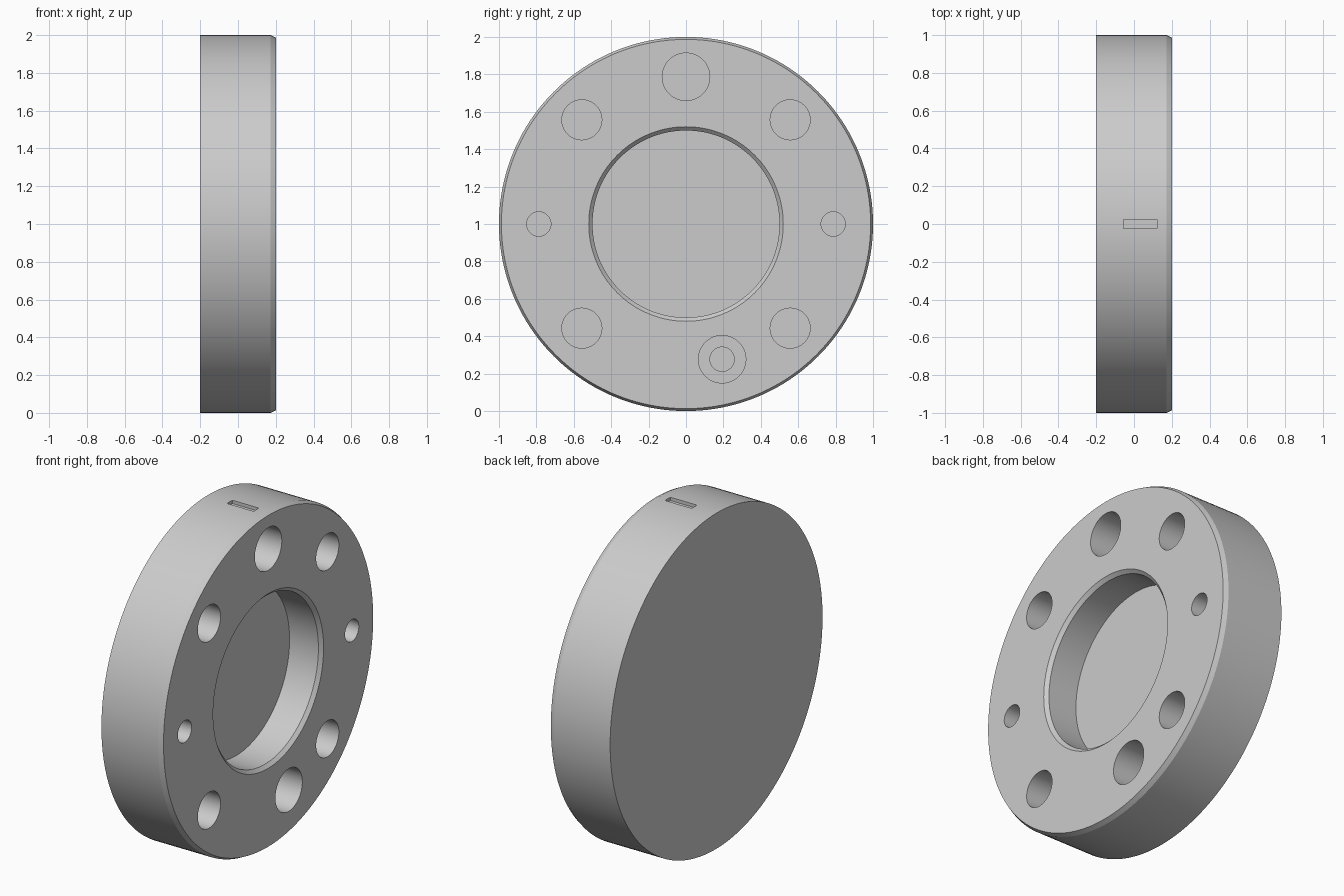
import bpy, bmesh, math
from mathutils import Matrix, Vector

old = bpy.data.objects.get("Cube")
if old:
    bpy.data.objects.remove(old, do_unlink=True)

FACE = 0.2      # x of the drilled face
MID = 1.0       # height of the disc axis

steel = bpy.data.materials.new("plain grey metal")
steel.use_nodes = True
grey = (0.6, 0.6, 0.6, 1)
steel.diffuse_color = grey
steel.node_tree.nodes["Principled BSDF"].inputs["Base Color"].default_value = grey


def add_object(name, bm):
    bmesh.ops.recalc_face_normals(bm, faces=bm.faces)
    mesh = bpy.data.meshes.new(name)
    bm.to_mesh(mesh)
    bm.free()
    mesh.materials.append(steel)
    obj = bpy.data.objects.new(name, mesh)
    bpy.context.collection.objects.link(obj)
    return obj


def turned(name, profile, segments, y=0.0, z=MID):
    """Solid of revolution about an axis along x, from (x, radius) rings."""
    bm = bmesh.new()
    rings = []
    for x, r in profile:
        rings.append([bm.verts.new((x, y + r * math.sin(a), z + r * math.cos(a)))
                      for a in (math.tau * i / segments for i in range(segments))])
    for low, high in zip(rings, rings[1:]):
        for i in range(segments):
            j = (i + 1) % segments
            bm.faces.new((low[i], low[j], high[j], high[i]))
    bm.faces.new(rings[0])
    bm.faces.new(rings[-1])
    return add_object(name, bm)


# Disc with a bevelled rim on the drilled face
disc = turned("flange_disc", [(-0.2, 1), (0.173, 1), (FACE, 0.987)], 160)

# Central recess with a chamfered mouth
cutters = [turned("centre_recess", [(-0.01, 0.5), (0.18, 0.5), (FACE, 0.52), (0.3, 0.52)], 128)]


def hole(name, y, z, radius, depth):
    cutters.append(turned(name, [(FACE - depth, radius), (0.3, radius)], 48, y, z))


# Blind holes around the face
hole("top_hole", 0, 1.787, 0.127, 0.25)
for side in (-1, 1):
    hole("pin_hole", side * 0.787, MID, 0.065, 0.2)
    for up in (-1, 1):
        hole("bolt_hole", side * 0.557, MID + up * 0.557, 0.107, 0.25)

# Stepped hole near the bottom
cutters.append(turned("stepped_hole",
                      [(-0.12, 0.065), (-0.05, 0.065), (-0.05, 0.127), (0.3, 0.127)],
                      48, 0.193, 0.277))

# Shallow index slot on top of the rim
bm = bmesh.new()
bmesh.ops.create_cube(bm, size=1, matrix=Matrix.Translation((0.033, 0, 2.03))
                      @ Matrix.Diagonal((0.175, 0.05, 0.1, 1)))
cutters.append(add_object("index_slot", bm))

# Cut everything out of the disc
bpy.ops.object.select_all(action="DESELECT")
bpy.context.view_layer.objects.active = disc
disc.select_set(True)
for cutter in cutters:
    cutter.hide_render = True
    mod = disc.modifiers.new(cutter.name, "BOOLEAN")
    mod.operation = "DIFFERENCE"
    mod.solver = "EXACT"
    mod.object = cutter
    bpy.ops.object.modifier_apply(modifier=mod.name)
for cutter in cutters:
    bpy.data.objects.remove(cutter, do_unlink=True)

bpy.ops.object.shade_smooth_by_angle(angle=math.radians(20))
